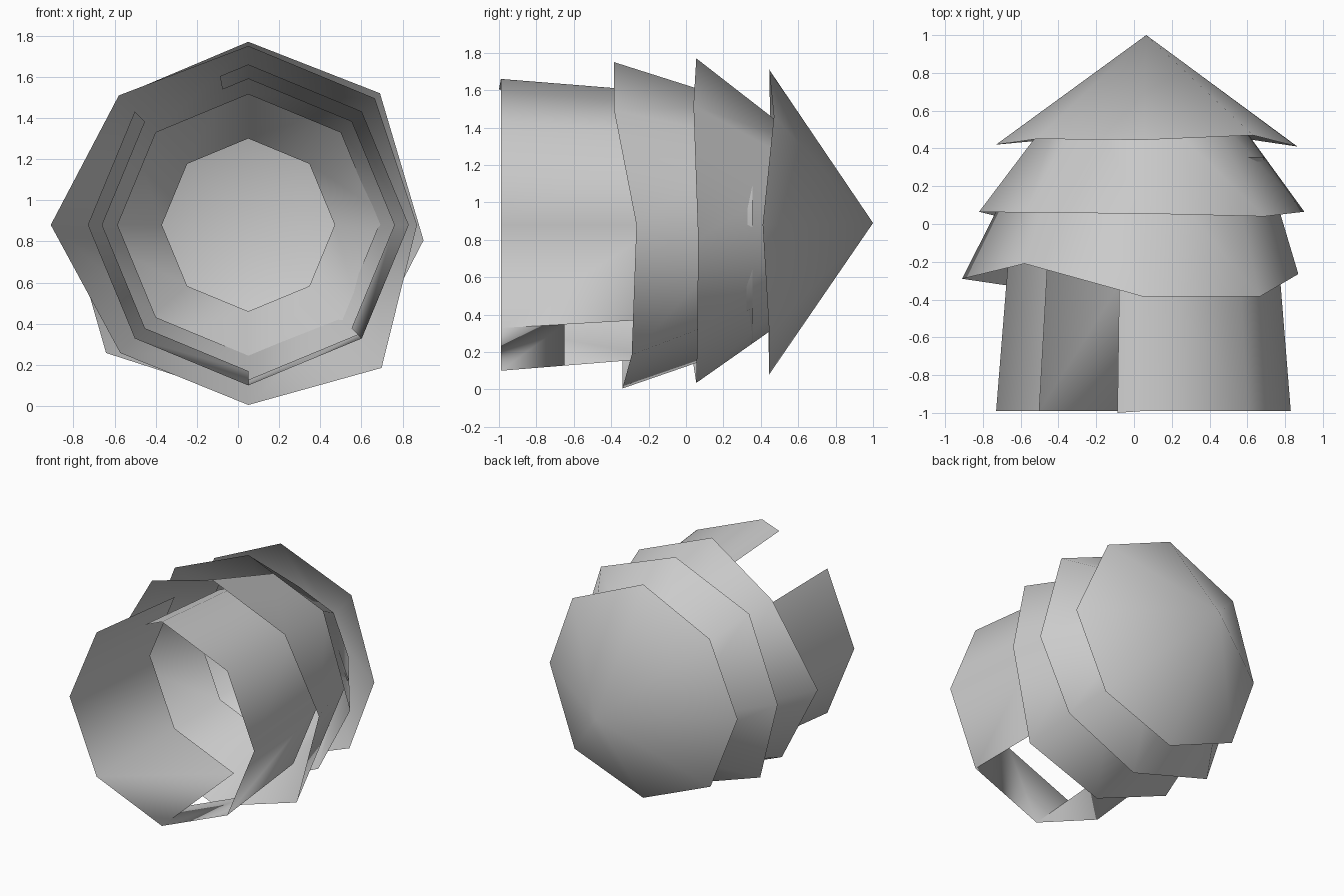
import bpy
import bmesh
from math import cos, sin, radians

cube = bpy.data.objects.get("Cube")
if cube:
    bpy.data.objects.remove(cube, do_unlink=True)

SIDES = 8
CX, CZ = 0.05, 0.88

grey = bpy.data.materials.new("plain grey")
grey.use_nodes = True
colour = (0.6, 0.6, 0.6, 1)
grey.diffuse_color = colour
grey.node_tree.nodes["Principled BSDF"].inputs["Base Color"].default_value = colour


def point(angle, radius, y):
    a = radians(angle)
    return (CX + radius * cos(a), y, CZ + radius * sin(a))


def ring(bm, radii, depths, turns=None):
    """Octagonal ring around the long axis, starting at +x."""
    turns = turns or [0] * SIDES
    return [bm.verts.new(point(i * 45 + t, r, y))
            for i, (r, y, t) in enumerate(zip(radii, depths, turns))]


def even_ring(bm, radius, y):
    return ring(bm, [radius] * SIDES, [y] * SIDES)


def finish(name, bm):
    bmesh.ops.recalc_face_normals(bm, faces=bm.faces)
    for f in bm.faces:
        f.smooth = True
    mesh = bpy.data.meshes.new(name)
    bm.to_mesh(mesh)
    bm.free()
    mesh.materials.append(grey)
    obj = bpy.data.objects.new(name, mesh)
    bpy.context.collection.objects.link(obj)
    return obj


def bridge(bm, a, b, skip=()):
    for i in range(SIDES):
        if i not in skip:
            j = (i + 1) % SIDES
            bm.faces.new((a[i], a[j], b[j], b[i]))


def mix(a, b, t):
    return a.co.lerp(b.co, t)


# Trunk: open tube with one slot on top and one underneath
bm = bmesh.new()
front = even_ring(bm, 0.78, -0.99)
back = even_ring(bm, 0.71, -0.12)
TOP, BOTTOM = 2, 6
bridge(bm, front, back, skip=(TOP, BOTTOM))
# narrow strip left at the edge of the top slot
lip = bm.verts.new(mix(front[TOP], front[TOP + 1], 0.25))
lip.co.y = -1
lip_end = bm.verts.new(mix(back[TOP], back[TOP + 1], 0.25))
bm.faces.new((front[TOP], lip, lip_end, back[TOP]))
# short panel at the mouth of the bottom slot
cut = [bm.verts.new(mix(front[i], back[i], 0.39)) for i in (BOTTOM, BOTTOM + 1)]
bm.faces.new((front[BOTTOM], front[BOTTOM + 1], cut[1], cut[0]))
finish("trunk", bm)

# Lower skirt: uneven flared rim
bm = bmesh.new()
rim = ring(bm, [0.82, 0.87, 0.87, 0.89, 0.96, 0.88, 0.875, 0.95],
           [-0.265, -0.385, -0.385, -0.21, -0.29, -0.34, -0.34, -0.29],
           [0, 0, 0, 0, 0, 0, 0, -2])
bridge(bm, rim, even_ring(bm, 0.635, 0.355))
finish("lower_skirt", bm)

# Upper skirt
bm = bmesh.new()
rim = ring(bm, [0.855, 0.905, 0.89, 0.885, 0.87, 0.93, 0.845, 0.83],
           [0.065, 0.04, 0.055, 0.06, 0.065, 0.02, 0.055, 0.06],
           [-5, 0, 0, 0, 0, -3, 0, 0])
bridge(bm, rim, even_ring(bm, 0.42, 0.66))
finish("upper_skirt", bm)

# Pointed top: open cone
bm = bmesh.new()
rim = ring(bm, [0.815, 0.82, 0.83, 0.8, 0.78, 0.8, 0.8, 0.82],
           [0.41, 0.47, 0.445, 0.45, 0.42, 0.44, 0.445, 0.445])
tip = bm.verts.new((0.065, 1, 0.89))
for i in range(SIDES):
    bm.faces.new((rim[i], rim[(i + 1) % SIDES], tip))
finish("pointed_top", bm)
